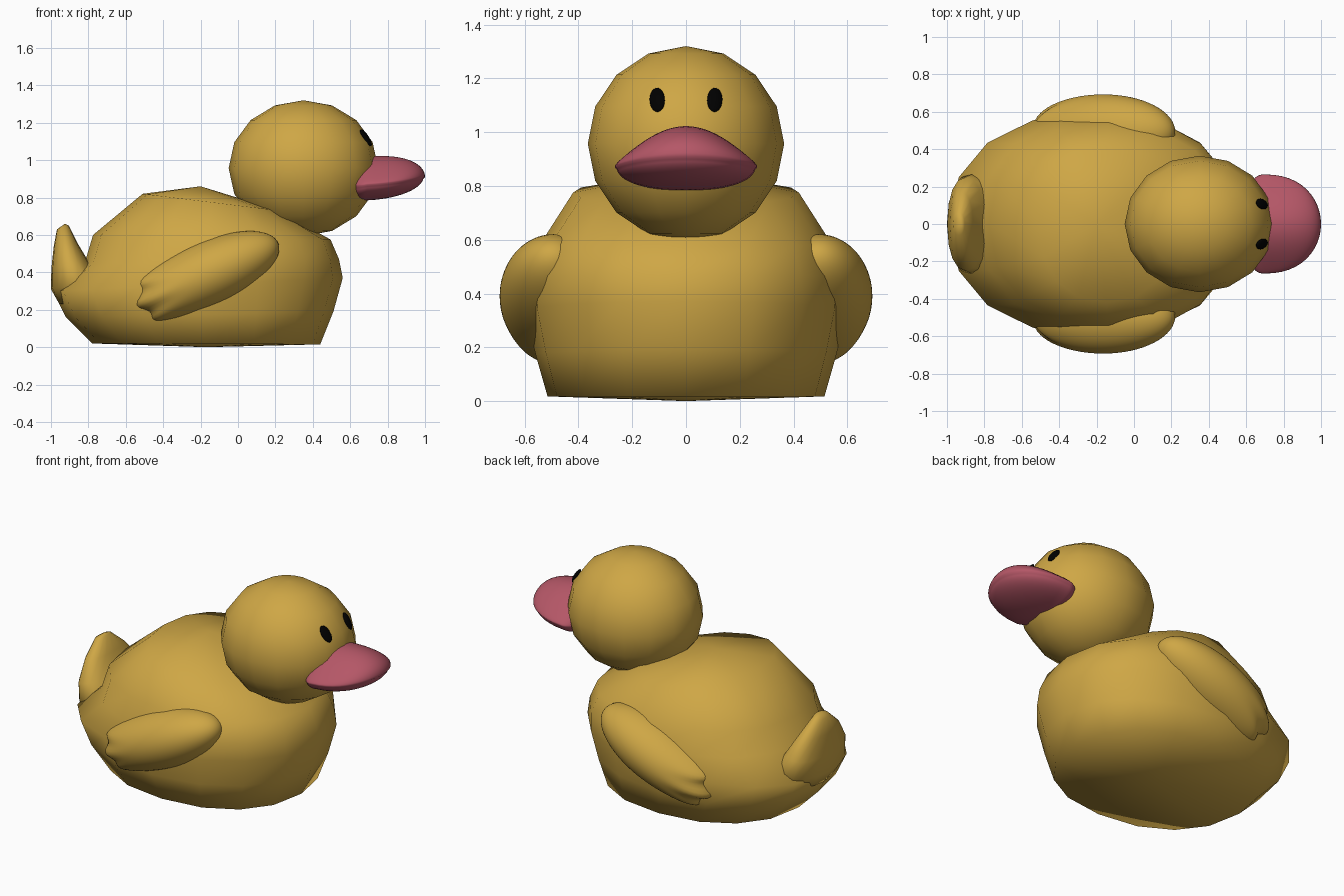
import bpy, bmesh
from math import sin, cos, pi, radians
from mathutils import Vector

if "Cube" in bpy.data.objects:
    bpy.data.objects.remove(bpy.data.objects["Cube"])


def material(name, color):
    m = bpy.data.materials.new(name)
    m.diffuse_color = color
    m.use_nodes = True
    m.node_tree.nodes["Principled BSDF"].inputs["Base Color"].default_value = m.diffuse_color
    return m


GOLD = material("gold", (0.62, 0.385, 0.06, 1))
PINK = material("pink", (0.46, 0.095, 0.135, 1))
BLACK = material("black", (0.0, 0.0, 0.0, 1))


def finish(bm, name, mat):
    bmesh.ops.recalc_face_normals(bm, faces=bm.faces[:])
    for f in bm.faces:
        f.smooth = True
    me = bpy.data.meshes.new(name)
    bm.to_mesh(me)
    bm.free()
    me.materials.append(mat)
    ob = bpy.data.objects.new(name, me)
    bpy.context.collection.objects.link(ob)
    return ob


def soft(c, p):
    return (1 if c >= 0 else -1) * abs(c) ** p


def shaped_sphere(name, segs, rings, shape, mat):
    """Unit sphere whose points are moved by shape(u, v, w)."""
    bm = bmesh.new()
    bmesh.ops.create_uvsphere(bm, u_segments=segs, v_segments=rings, radius=1)
    for v in bm.verts:
        v.co = Vector(shape(*v.co))
    return finish(bm, name, mat)


def loft(name, rings, bottom, top, segs, mat):
    """Stack of rounded rings (x back, x front, z back, z front, half width)."""
    bm = bmesh.new()
    loops = []
    for xb, xf, zb, zf, hw in rings:
        loop = []
        for i in range(segs):
            a = 2 * pi * i / segs
            t = soft(cos(a), 0.9)
            loop.append(bm.verts.new(((xb + xf) / 2 + (xf - xb) / 2 * t,
                                      hw * soft(sin(a), 0.9),
                                      (zb + zf) / 2 + (zf - zb) / 2 * t)))
        loops.append(loop)
    for lo, hi in zip(loops, loops[1:]):
        for i in range(segs):
            j = (i + 1) % segs
            bm.faces.new((lo[i], lo[j], hi[j], hi[i]))
    for loop, tip in ((loops[0], bottom), (loops[-1], top)):
        p = bm.verts.new(tip)
        for i in range(segs):
            bm.faces.new((loop[i], loop[(i + 1) % segs], p))
    return finish(bm, name, mat)


# Body: squashed, flat-bottomed sphere
loft("body", [
    (-0.78, 0.44, 0.02, 0.015, 0.515),
    (-0.92, 0.51, 0.16, 0.19, 0.56),
    (-0.99, 0.56, 0.30, 0.37, 0.595),
    (-0.82, 0.54, 0.45, 0.47, 0.585),
    (-0.775, 0.495, 0.60, 0.575, 0.54),
    (-0.51, 0.22, 0.82, 0.73, 0.42),
], (-0.17, 0, 0), (-0.2, 0, 0.86), 16, GOLD)

# Tail: upturned wedge growing out of the back
loft("tail", [
    (-0.955, -0.60, 0.23, 0.25, 0.20),
    (-1.00, -0.72, 0.31, 0.35, 0.27),
    (-0.998, -0.80, 0.42, 0.46, 0.25),
    (-0.985, -0.86, 0.54, 0.56, 0.17),
    (-0.968, -0.905, 0.63, 0.65, 0.06),
], (-0.75, 0, 0.23), (-0.925, 0, 0.66), 16, GOLD)

# Head
shaped_sphere("head", 16, 8, lambda u, v, w:
              (0.35 + 0.4 * u, 0.365 * v, 0.957 + 0.363 * w), GOLD)


# Bill: wide upper and lower halves meeting at a seam
def bill(u, v, w):
    k = 0.975 if w < -0.01 else 1
    x = 0.69 + (0.31 * u ** 0.85 if u > 0 else 0.12 * u) * k
    z = 0.885 + 0.025 * u - 0.015 * v * v
    z += 0.135 * w * (1 - 0.65 * v * v) if w > 0 else 0.1 * w
    return x, 0.265 * v * k, z


shaped_sphere("bill", 48, 32, bill, PINK)

# Wings with three feather tips, and eyes, mirrored across y
tilt = radians(24)
for side, label in ((-1, "right"), (1, "left")):
    def wing(u, v, w):
        t = max(0.0, -u)
        lobe = cos(3 * pi * max(-1, min(1, w * 1.25)))
        a = 0.415 * u * (1 - 0.05 * t ** 4 + 0.05 * lobe * t ** 3)
        b = 0.172 * w * (1 + 0.45 * t ** 3)
        d = 0.20 * v * (1 + 0.10 * lobe * t ** 4)
        return (-0.165 + a * cos(tilt) - b * sin(tilt),
                side * (0.493 + d),
                0.39 + a * sin(tilt) + b * cos(tilt))

    shaped_sphere(label + "_wing", 64, 40, wing, GOLD)

    n = Vector((2.08, 0.8 * side, 1.3)).normalized()
    across = Vector((0, 0, 1)).cross(n).normalized()
    up = Vector((-1.3, 0, 2.08)).normalized()
    c = Vector((0.684, 0.107 * side, 1.12))
    shaped_sphere(label + "_eye", 24, 12, lambda u, v, w:
                  c + n * (0.014 * u) + across * (0.03 * v) + up * (0.052 * w), BLACK)
